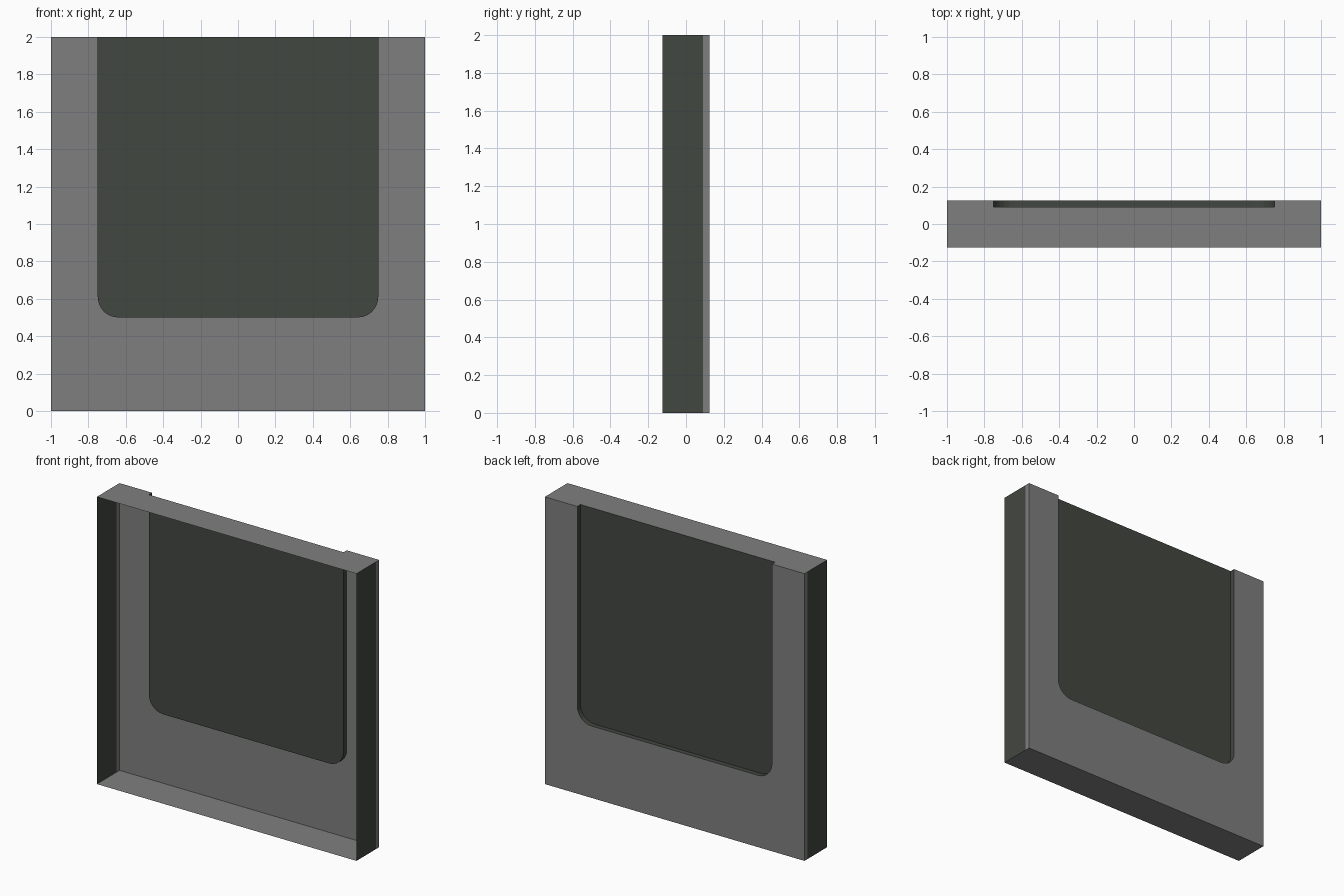
import bpy, bmesh, math

if "Cube" in bpy.data.objects:
    bpy.data.objects.remove(bpy.data.objects["Cube"])

W, H = 1.0, 2.0                      # half width, height
FRONT, PANE, BACK = -0.125, 0.09, 0.125
OW, OZ, R = 0.75, 0.5, 0.11          # opening half width, sill height, corner radius


def material(name, rgb):
    m = bpy.data.materials.new(name)
    m.diffuse_color = (*rgb, 1)
    m.use_nodes = True
    m.node_tree.nodes["Principled BSDF"].inputs["Base Color"].default_value = m.diffuse_color
    return m


GREY = material("grey_plaster", (0.212, 0.212, 0.212))
DARK = material("dark_green_grey", (0.055, 0.063, 0.051))


def sheet(name, faces, mat):
    """Object made of flat faces, each given as a list of points."""
    bm = bmesh.new()
    for pts in faces:
        bm.faces.new([bm.verts.new(p) for p in pts])
    bmesh.ops.remove_doubles(bm, verts=bm.verts, dist=1e-5)
    me = bpy.data.meshes.new(name)
    bm.to_mesh(me)
    bm.free()
    me.materials.append(mat)
    ob = bpy.data.objects.new(name, me)
    bpy.context.collection.objects.link(ob)
    return ob


# opening outline: down the right side, round the corners, up the left side
right = [(OW, H)] + [(OW - R + R * math.cos(a), OZ + R - R * math.sin(a))
                     for a in (i * math.pi / 12 for i in range(7))]
outline = right + [(-x, z) for x, z in reversed(right)]

# back wall with the opening
wall = [(-W, H), (-W, 0), (W, 0), (W, H)] + outline
sheet("back_wall", [[(x, BACK, z) for x, z in reversed(wall)]], GREY)

# recessed pane and its rim
sheet("recessed_pane", [[(x, PANE, z) for x, z in outline]], DARK)
sheet("pane_rim", [[(a[0], PANE, a[1]), (b[0], PANE, b[1]),
                    (b[0], BACK, b[1]), (a[0], BACK, a[1])]
                   for a, b in zip(outline, outline[1:])], DARK)

# floor, and top notched at the opening
sheet("floor", [[(-W, FRONT, 0), (-W, BACK, 0), (W, BACK, 0), (W, FRONT, 0)]], GREY)
sheet("top", [[(-W, FRONT, H), (W, FRONT, H), (W, BACK, H), (OW, BACK, H),
               (OW, PANE, H), (-OW, PANE, H), (-OW, BACK, H), (-W, BACK, H)]], GREY)

# sides: dark panel with a grey edge strip at the back
for s, tag in ((1, "right"), (-1, "left")):
    for part, y0, y1, mat in (("side", FRONT, PANE, DARK), ("edge_strip", PANE, BACK, GREY)):
        pts = [(s * W, y0, 0), (s * W, y1, 0), (s * W, y1, H), (s * W, y0, H)]
        sheet(f"{tag}_{part}", [pts if s > 0 else pts[::-1]], mat)
